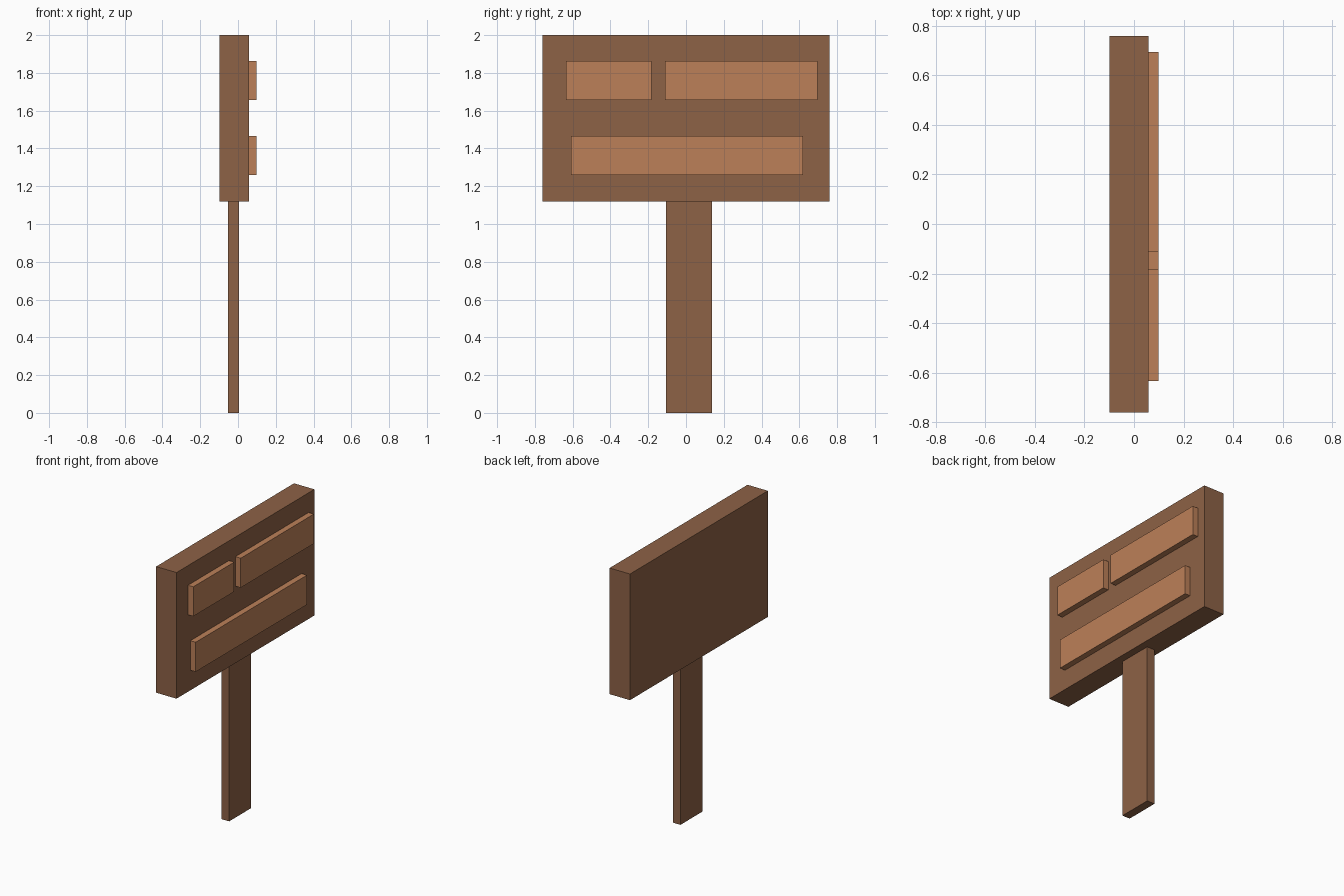
import bpy
from mathutils import Vector

if "Cube" in bpy.data.objects:
    bpy.data.objects.remove(bpy.data.objects["Cube"])


def material(name, color):
    m = bpy.data.materials.new(name)
    m.diffuse_color = (*color, 1.0)
    m.use_nodes = True
    m.node_tree.nodes["Principled BSDF"].inputs["Base Color"].default_value = m.diffuse_color
    return m


def box(name, low, high, mat):
    """Axis-aligned box between two opposite corners."""
    low, high = Vector(low), Vector(high)
    bpy.ops.mesh.primitive_cube_add(size=1, location=(low + high) / 2)
    ob = bpy.context.object
    ob.name = name
    ob.scale = high - low
    bpy.ops.object.transform_apply(location=False, rotation=False, scale=True)
    ob.data.materials.append(mat)
    return ob


dark_wood = material("dark_wood", (0.27, 0.122, 0.061))
light_wood = material("light_wood", (0.503, 0.216, 0.098))

# Post and thick sign board
box("post", (-0.053, -0.106, 0.0), (0.006, 0.137, 1.12), dark_wood)
box("sign_board", (-0.099, -0.761, 1.12), (0.058, 0.759, 2.0), dark_wood)

# Raised slats on the +x face: (name, y start, y end, z bottom)
for name, y0, y1, z in (("upper_short_slat", -0.634, -0.183, 1.657),
                        ("upper_long_slat", -0.112, 0.695, 1.657),
                        ("lower_slat", -0.608, 0.619, 1.26)):
    box(name, (0.058, y0, z), (0.099, y1, z + 0.206), light_wood)
